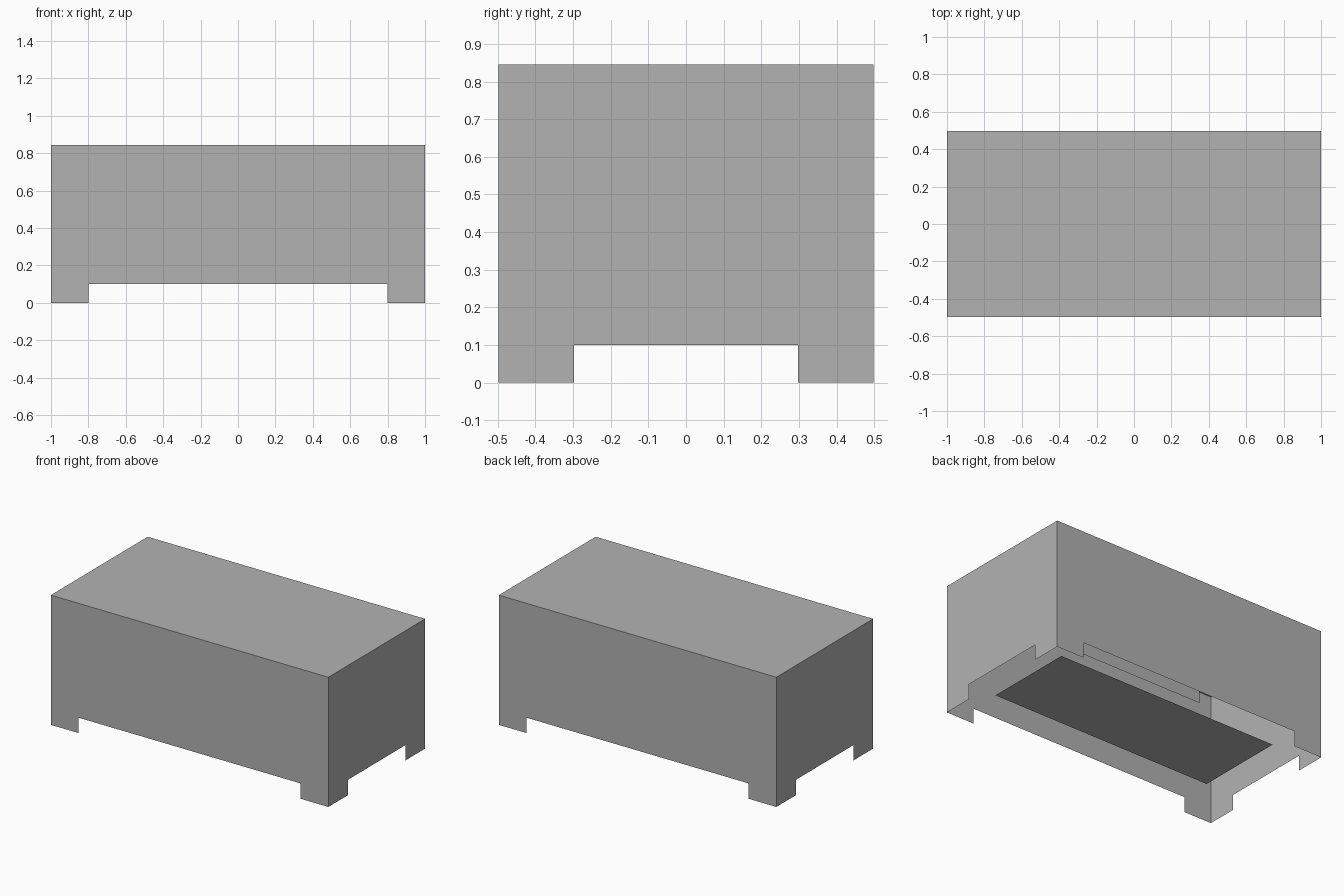
import bpy
import bmesh
from mathutils import Matrix, Vector

old = bpy.data.objects.get("Cube")
if old:
    bpy.data.objects.remove(old)

HALF_X, HALF_Y, HEIGHT = 1.0, 0.498, 0.845
FOOT, CLEARANCE = 0.2, 0.1

grey = bpy.data.materials.new("light_grey")
grey.use_nodes = True
colour = (0.448, 0.448, 0.448, 1)
grey.diffuse_color = colour
grey.node_tree.nodes["Principled BSDF"].inputs["Base Color"].default_value = colour


def sheet(name, outline, matrix):
    """Thin sheet made from a flat outline, moved into place."""
    bm = bmesh.new()
    bm.faces.new([bm.verts.new(matrix @ Vector((u, v, 0))) for u, v in outline])
    mesh = bpy.data.meshes.new(name)
    bm.to_mesh(mesh)
    bm.free()
    mesh.materials.append(grey)
    bpy.context.collection.objects.link(bpy.data.objects.new(name, mesh))


def rectangle(u, low, high):
    return [(-u, low), (u, low), (u, high), (-u, high)]


def wall_outline(u):
    """Wall with a foot at each end and a raised middle edge."""
    inner = u - FOOT
    return [(-u, 0), (-inner, 0), (-inner, CLEARANCE), (inner, CLEARANCE),
            (inner, 0), (u, 0), (u, HEIGHT), (-u, HEIGHT)]


def upright(quarter_turns, distance):
    """Stand an outline upright, facing outward at a distance from the centre."""
    turn = Matrix.Rotation(quarter_turns * 1.5707963, 4, "Z")
    return turn @ Matrix.Translation((0, -distance, 0)) @ Matrix.Rotation(1.5707963, 4, "X")


# Four walls with their feet
for turns, side in enumerate(("front", "left", "back", "right")):
    across, out = (HALF_X, HALF_Y) if turns % 2 == 0 else (HALF_Y, HALF_X)
    sheet(side + "_wall", wall_outline(across), upright(turns, out))

# Top panel
sheet("top_panel", rectangle(HALF_X, -HALF_Y, HALF_Y),
      Matrix.Translation((0, 0, HEIGHT)))

# Bottom panel between the feet, facing down
sheet("bottom_panel", rectangle(HALF_X - FOOT, FOOT - HALF_Y, HALF_Y - FOOT),
      Matrix.Translation((0, 0, CLEARANCE)) @ Matrix.Rotation(3.1415927, 4, "X"))

# Inner rails under the top, along the front and back
for turns, side in ((0, "front"), (2, "back")):
    sheet(side + "_inner_rail", rectangle(0.9, 0.76, HEIGHT - 0.002),
          upright(turns, 0.48))
